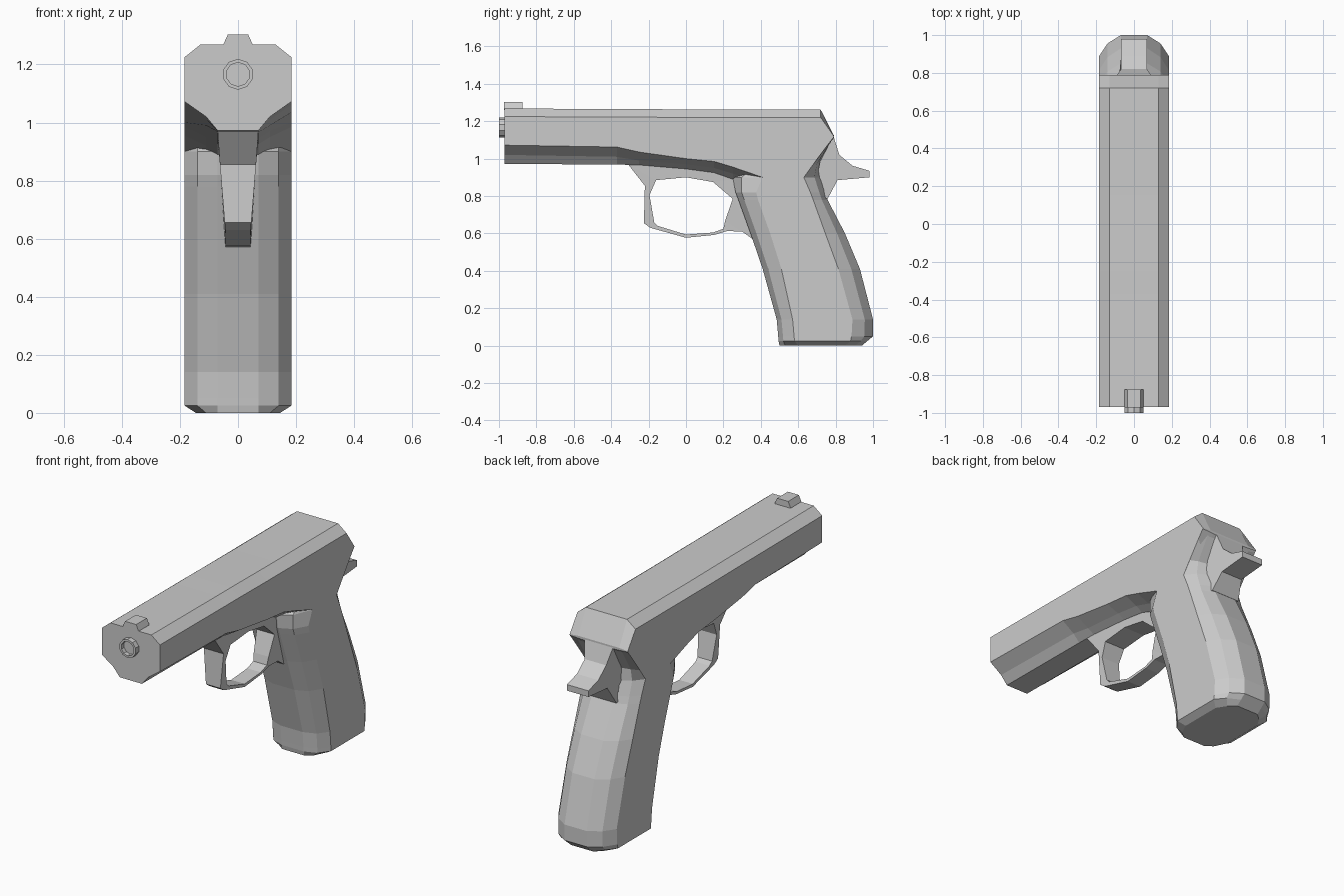
import bpy, bmesh, math


def finish(name, bm):
    bmesh.ops.remove_doubles(bm, verts=bm.verts, dist=0.0005)
    bmesh.ops.recalc_face_normals(bm, faces=bm.faces)
    me = bpy.data.meshes.new(name)
    bm.to_mesh(me)
    bm.free()
    ob = bpy.data.objects.new(name, me)
    bpy.context.collection.objects.link(ob)
    return ob


def loft(name, rings, closed=False):
    """Skin equal-length rings; cap the ends, or join last to first."""
    bm = bmesh.new()
    vs = [[bm.verts.new(p) for p in r] for r in rings]
    n = len(vs[0])
    pairs = list(zip(vs, vs[1:]))
    if closed:
        pairs.append((vs[-1], vs[0]))
    for a, b in pairs:
        for i in range(n):
            j = (i + 1) % n
            bm.faces.new((a[i], a[j], b[j], b[i]))
    if not closed:
        bm.faces.new(vs[0])
        bm.faces.new(vs[-1])
    return finish(name, bm)


def mirrored(half):
    return half + [(-x, y, z) for x, y, z in reversed(half)]


# Slide and frame: sections along y (y, top, shoulder, side bottom, mid bottom, keel)
W = 0.184
stations = [
    (-0.97, 1.268, 1.225, 1.072, 1.02, 0.972),
    (-0.37, 1.265, 1.222, 1.062, 1.01, 0.968),
    (-0.25, 1.265, 1.222, 1.035, 0.99, 0.966),
    (0.00, 1.263, 1.22, 1.000, 0.97, 0.945),
    (0.15, 1.262, 1.22, 0.985, 0.95, 0.925),
    (0.25, 1.262, 1.22, 0.955, 0.92, 0.89),
    (0.41, 1.262, 1.22, 0.900, 0.87, 0.85),
    (0.63, 1.262, 1.22, 0.900, 0.90, 0.90),
    (0.72, 1.262, 1.22, 1.025, 1.025, 1.025),
    (0.79, 1.125, 1.12, 1.115, 1.11, 1.11),
]
loft("slide_and_frame", [
    mirrored([(0.13, y, t), (W, y, s), (W, y, b), (0.11, y, m), (0.07, y, k)])
    for y, t, s, b, m, k in stations])

# Grip: sections up z (z, front strap, side front, side back, back strap, width)
grip = [
    (0.00, 0.50, 0.60, 0.85, 0.94, 0.145),
    (0.025, 0.495, 0.58, 0.88, 0.97, W),
    (0.05, 0.493, 0.578, 0.885, 1.00, W),
    (0.14, 0.485, 0.57, 0.89, 1.00, W),
    (0.41, 0.41, 0.51, 0.815, 0.93, W),
    (0.60, 0.345, 0.45, 0.745, 0.85, W),
    (0.78, 0.28, 0.385, 0.68, 0.757, W),
    (0.82, 0.265, 0.375, 0.665, 0.745, W),
    (0.90, 0.25, 0.41, 0.63, 0.725, W),
    (0.97, 0.35, 0.45, 0.68, 0.713, W),
    (1.11, 0.50, 0.55, 0.785, 0.787, W),
]
loft("grip", [
    mirrored([(0.07, f, z), (w * 0.76, f + (sf - f) * 0.3, z), (w, sf, z),
              (w, sb, z), (w * 0.76, b - (b - sb) * 0.4, z), (0.07, b, z)])
    for z, f, sf, sb, b, w in grip])

# Trigger guard: closed band that narrows downward (outer y, z, inner y, z)
guard = [
    (-0.31, 0.97, -0.16, 0.885), (-0.22, 0.855, -0.195, 0.805),
    (-0.225, 0.655, -0.17, 0.66), (-0.19, 0.63, -0.15, 0.64),
    (0.00, 0.577, 0.00, 0.594), (0.15, 0.592, 0.145, 0.605),
    (0.22, 0.613, 0.20, 0.625), (0.30, 0.61, 0.21, 0.67),
    (0.37, 0.56, 0.25, 0.785), (0.40, 0.90, 0.145, 0.875),
    (0.05, 0.96, 0.00, 0.90),
]


def half_width(z):
    return 0.043 + 0.027 * max(0, min(1, (z - 0.62) / 0.33))


loft("trigger_guard", [
    [(half_width(oz), oy, oz), (-half_width(oz), oy, oz),
     (-half_width(iz), iy, iz), (half_width(iz), iy, iz)]
    for oy, oz, iy, iz in guard], closed=True)

# Hammer: side profile extruded across x
hammer = [(0.74, 1.10), (0.79, 1.115), (0.82, 1.02), (0.89, 0.962), (0.98, 0.935),
          (0.98, 0.90), (0.81, 0.885), (0.757, 0.785), (0.68, 0.80)]
loft("hammer", [[(s * (0.09 if y < 0.81 else 0.068), y, z) for y, z in hammer]
                for s in (-1, 1)])

# Front sight: tapered block
loft("front_sight", [
    [(-w, -0.972, z), (w, -0.972, z), (w, -0.875, z), (-w, -0.875, z)]
    for w, z in ((0.05, 1.26), (0.05, 1.27), (0.035, 1.303))])

# Muzzle: short hollow tube
loft("muzzle", [
    [(r * math.cos(a), y, 1.166 + r * math.sin(a))
     for a in (math.tau * (i + 0.5) / 10 for i in range(10))]
    for r, y in ((0.053, -0.96), (0.053, -1.0), (0.041, -1.0), (0.041, -0.975))])
